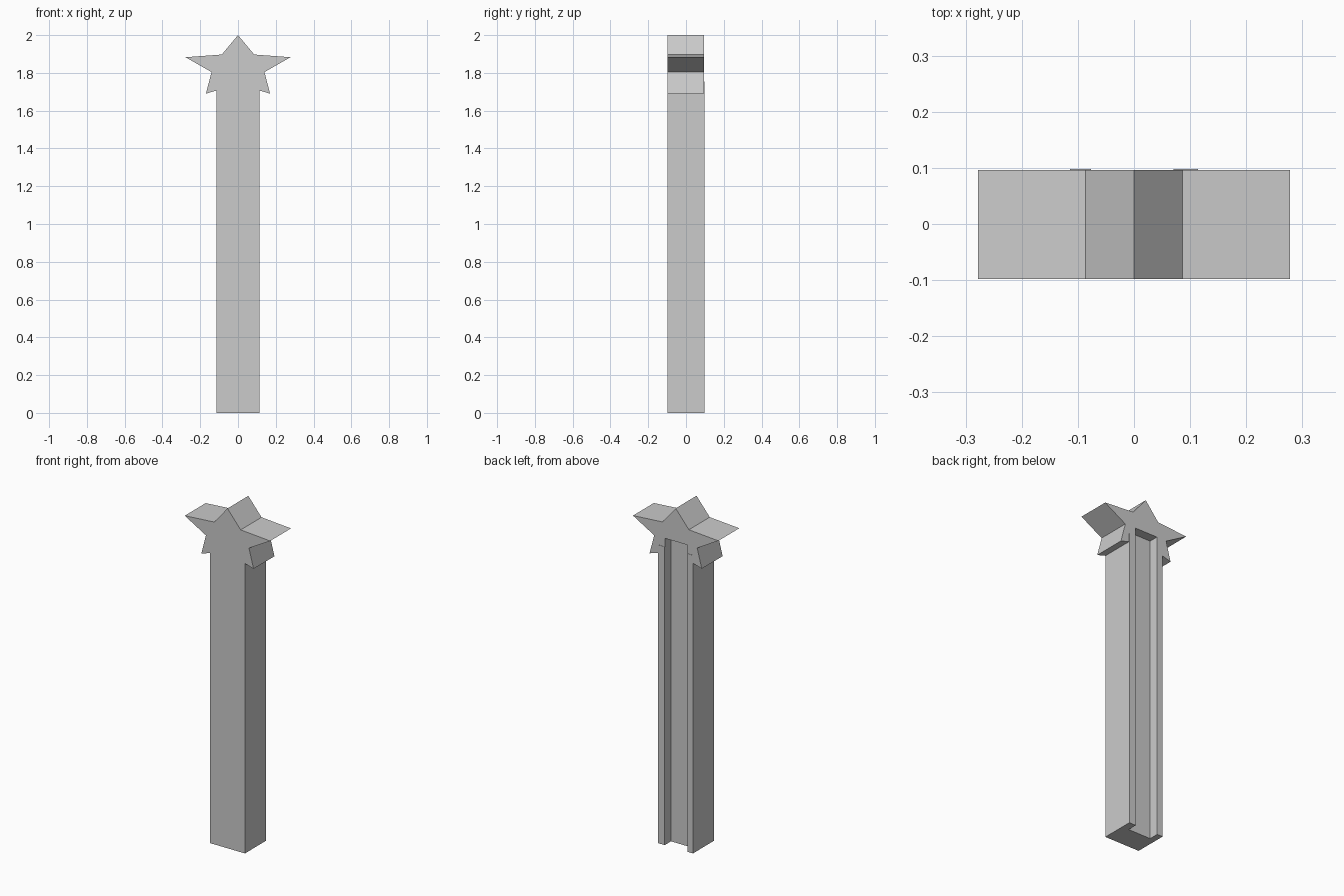
import bpy
import bmesh
from mathutils import Vector

if "Cube" in bpy.data.objects:
    bpy.data.objects.remove(bpy.data.objects["Cube"])

# One plain grey for everything
GREY = (0.6, 0.6, 0.6, 1.0)
grey = bpy.data.materials.new("plain_grey")
grey.use_nodes = True
grey.diffuse_color = GREY
grey.node_tree.nodes["Principled BSDF"].inputs["Base Color"].default_value = GREY

FRONT, BACK, STAR_BACK = -0.098, 0.098, 0.096
HALF_WIDTH, POST_TOP = 0.114, 1.755
SLOT_RIGHT, SLOT_LEFT, SLOT_FLOOR, SLOT_TOP = -0.077, 0.07, 0.04, 1.805


def prism(name, points, offset):
    """Extrude a closed outline of 3D points by the offset."""
    bm = bmesh.new()
    face = bm.faces.new([bm.verts.new(p) for p in points])
    side = bmesh.ops.extrude_face_region(bm, geom=[face])["geom"]
    moved = [v for v in side if isinstance(v, bmesh.types.BMVert)]
    bmesh.ops.translate(bm, verts=moved, vec=Vector(offset))
    bmesh.ops.recalc_face_normals(bm, faces=bm.faces)
    mesh = bpy.data.meshes.new(name)
    bm.to_mesh(mesh)
    bm.free()
    mesh.materials.append(grey)
    obj = bpy.data.objects.new(name, mesh)
    bpy.context.collection.objects.link(obj)
    return obj


# Post: channel section, open at the back
section = [(-HALF_WIDTH, FRONT), (HALF_WIDTH, FRONT), (HALF_WIDTH, BACK),
           (SLOT_LEFT, BACK), (SLOT_LEFT, SLOT_FLOOR),
           (SLOT_RIGHT, SLOT_FLOOR), (SLOT_RIGHT, BACK), (-HALF_WIDTH, BACK)]
prism("post", [(x, y, 0) for x, y in section], (0, 0, POST_TOP))

# Star: half outline from the top tip down, mirrored
half = [(0.086, 1.897), (0.278, 1.883), (0.14, 1.804), (0.17, 1.69)]
outline = [(0, 2.0)] + half + [(0, 1.74)] + [(-x, z) for x, z in reversed(half)]
star = prism("star", [(x, FRONT, z) for x, z in outline],
             (0, STAR_BACK - FRONT, 0))

# Slot of the post carried up into the back of the star
slot = [(SLOT_RIGHT, 1.5), (SLOT_LEFT, 1.5),
        (SLOT_LEFT, SLOT_TOP), (SLOT_RIGHT, SLOT_TOP)]
cutter = prism("slot_cutter", [(x, SLOT_FLOOR, z) for x, z in slot], (0, 0.2, 0))
cutter.hide_render = True
cut = star.modifiers.new("slot", "BOOLEAN")
cut.operation = "DIFFERENCE"
cut.solver = "EXACT"
cut.object = cutter
bpy.context.view_layer.objects.active = star
bpy.ops.object.modifier_apply(modifier=cut.name)
bpy.data.objects.remove(cutter)
